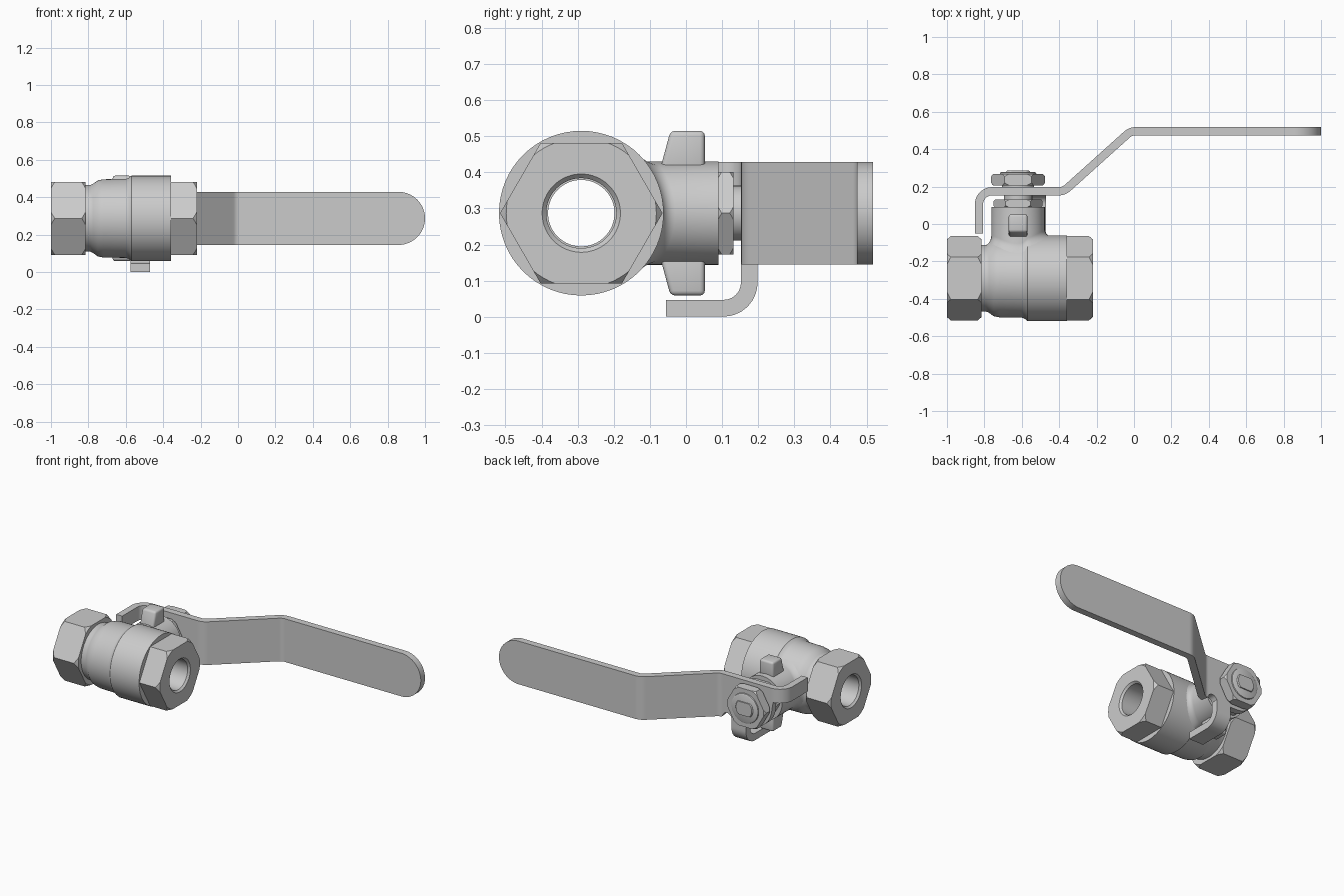
import bpy, bmesh
from math import sin, cos, pi, sqrt, radians
from mathutils import Vector

cube = bpy.data.objects.get("Cube")
if cube:
    bpy.data.objects.remove(cube)

steel = bpy.data.materials.new("brushed steel grey")
steel.use_nodes = True
steel.diffuse_color = (0.6, 0.6, 0.6, 1)
steel.node_tree.nodes["Principled BSDF"].inputs["Base Color"].default_value = (0.6, 0.6, 0.6, 1)

AX_Y, AX_Z = -0.29, 0.287     # pipe axis runs along x
STEM_X = -0.62                # stem axis runs along y


def finish(name, bm, smooth=30):
    bmesh.ops.recalc_face_normals(bm, faces=bm.faces)
    mesh = bpy.data.meshes.new(name)
    bm.to_mesh(mesh)
    bm.free()
    mesh.materials.append(steel)
    obj = bpy.data.objects.new(name, mesh)
    bpy.context.collection.objects.link(obj)
    shade(mesh, smooth)
    return obj


def shade(mesh, angle=30):
    mesh.shade_smooth()
    mesh.set_sharp_from_angle(angle=radians(angle))


def bake(obj):
    """Apply the modifiers of an object."""
    graph = bpy.context.evaluated_depsgraph_get()
    obj.data = bpy.data.meshes.new_from_object(obj.evaluated_get(graph))
    obj.modifiers.clear()
    shade(obj.data)


def boolean(obj, cutter, operation):
    mod = obj.modifiers.new("cut", "BOOLEAN")
    mod.operation, mod.object, mod.solver = operation, cutter, "EXACT"
    bake(obj)


def lathe(name, profile, axis="X", sides=64):
    """Turn (position, radius) pairs around the pipe axis or the stem axis."""
    bm = bmesh.new()
    rings = []
    for t, r in profile:
        ring = []
        for i in range(sides):
            u, w = r * cos(2 * pi * i / sides), r * sin(2 * pi * i / sides)
            co = (t, AX_Y + u, AX_Z + w) if axis == "X" else (STEM_X + u, t, AX_Z + w)
            ring.append(bm.verts.new(co))
        rings.append(ring)
    bridge(bm, rings)
    bm.faces.new(rings[0])
    bm.faces.new(rings[-1])
    return finish(name, bm)


def bridge(bm, rings):
    for a, b in zip(rings, rings[1:]):
        for i in range(len(a)):
            j = (i + 1) % len(a)
            bm.faces.new((a[i], a[j], b[j], b[i]))


def hexagon(name, start, end, r, axis, cut, both=True):
    """Hexagonal prism with turned chamfers on its corners."""
    obj = lathe(name, [(start, r), (end, r)], axis, 6)
    big, low = r * 1.02, r * 0.92
    first = [(start - 0.001, low), (start + cut, big)] if both else [(start - 0.01, big)]
    barrel = lathe("chamfer_cutter", first + [(end - cut, big), (end + 0.001, low)], axis, 72)
    boolean(obj, barrel, "INTERSECT")
    bpy.data.objects.remove(barrel)
    return obj


# Valve body with its two hexagonal ends, all bored through
body_profile = [(-0.83, 0.178), (-0.79, 0.178), (-0.775, 0.185), (-0.75, 0.203), (-0.72, 0.209),
                (-0.6, 0.211), (-0.585, 0.216), (-0.57, 0.228), (-0.358, 0.228)]
body = lathe("valve_body", body_profile)
left_hex = hexagon("inlet_hex", -1, -0.815, 0.225, "X", 0.026)
right_hex = hexagon("outlet_hex", -0.36, -0.22, 0.225, "X", 0.026, both=False)
bore = lathe("bore_cutter", [(-1.01, 0.118), (-0.988, 0.097), (-0.8, 0.097), (-0.8, 0.092),
                             (-0.42, 0.092), (-0.42, 0.097), (-0.232, 0.097), (-0.21, 0.118)])
for part in (body, left_hex, right_hex):
    boolean(part, bore, "DIFFERENCE")
bpy.data.objects.remove(bore)


# Stem housing, blended into the body with a fillet
def body_radius(x):
    for (xa, ra), (xb, rb) in zip(body_profile, body_profile[1:]):
        if xa <= x <= xb:
            return ra + (rb - ra) * (x - xa) / (xb - xa)
    return 0.18


bm = bmesh.new()
rings, tower_r, fillet, sides = [], 0.143, 0.035, 64
for k in range(8):
    a = k / 7 * pi / 2
    r, ring = tower_r + fillet * (1 - sin(a)), []
    for i in range(sides):
        x, z = STEM_X + r * cos(2 * pi * i / sides), r * sin(2 * pi * i / sides)
        y = AX_Y + sqrt(max((body_radius(x) - 0.003) ** 2 - z * z, 0)) + fillet * (1 - cos(a))
        ring.append(bm.verts.new((x, y, AX_Z + z)))
    rings.append(ring)
rings.append([bm.verts.new((v.co.x, 0.09, v.co.z)) for v in rings[-1]])
bridge(bm, rings)
bm.faces.new(rings[-1])
finish("stem_housing", bm)

# Stop lugs above and below the housing
for name, side in (("upper_stop_lug", 1), ("lower_stop_lug", -1)):
    bm = bmesh.new()
    bmesh.ops.create_cube(bm, size=1)
    for v in bm.verts:
        outer = v.co.z > 0
        y = 0.052 if v.co.y > 0 else (-0.043 if outer else -0.075)
        v.co = (STEM_X + v.co.x * 0.1, y, AX_Z + side * (0.228 if outer else 0.11))
    bmesh.ops.recalc_face_normals(bm, faces=bm.faces)
    bmesh.ops.bevel(bm, geom=bm.edges[:], offset=0.013, segments=3, affect="EDGES", profile=0.5)
    finish(name, bm, 40)

# Gland nut, stem, handle nut and washers along the stem axis
hexagon("gland_nut", 0.088, 0.132, 0.132, "Y", 0.014)
lathe("stem", [(0.12, 0.076), (0.16, 0.076)], "Y", 48)
lathe("washer", [(0.19, 0.085), (0.21, 0.085)], "Y", 48)
hexagon("handle_nut", 0.206, 0.268, 0.144, "Y", 0.018)
lathe("nut_collar", [(0.26, 0.1), (0.274, 0.096), (0.278, 0.088)], "Y", 48)
tip = lathe("stem_tip", [(0.2, 0.063), (0.279, 0.063), (0.285, 0.058)], "Y", 48)
for v in tip.data.vertices:
    v.co.z = max(AX_Z - 0.043, min(AX_Z + 0.043, v.co.z))


# Bent sheet metal handle
def rounded(corners, radius, step=0.012):
    """Polyline with arcs at its inner corners, sampled finely."""
    pts = [Vector((u, v, 0)) for u, v in corners]
    out = [pts[0]]
    for prev, p, nxt in zip(pts, pts[1:], pts[2:]):
        d1, d2 = (prev - p).normalized(), (nxt - p).normalized()
        half = d1.angle(d2) / 2
        centre = p + (d1 + d2).normalized() * (radius / sin(half))
        reach = radius / sin(half) * cos(half)
        a, b = p + d1 * reach - centre, p + d2 * reach - centre
        out += [centre + a.lerp(b, k / 8).normalized() * radius for k in range(9)]
    out.append(pts[-1])
    dense = [out[0]]
    for a, b in zip(out, out[1:]):
        n = max(1, int((b - a).length / step))
        dense += [a.lerp(b, k / n) for k in range(1, n + 1)]
    return dense


def ribbon(name, pairs, thickness=0.044):
    bm = bmesh.new()
    rows = [[bm.verts.new(c) for c in pair] for pair in pairs]
    for (a, b), (c, d) in zip(rows, rows[1:]):
        bm.faces.new((a, b, d, c))
    obj = finish(name, bm)
    mod = obj.modifiers.new("sheet", "SOLIDIFY")
    mod.thickness, mod.offset, mod.use_even_offset = thickness, 0, True
    bake(obj)
    return obj


HALF, GRIP = 0.142, 0.857


def lower_edge(x):
    if x < STEM_X - HALF:                        # side tab
        return AX_Z + 0.05
    if x < STEM_X:                               # round plate under the nut
        return min(AX_Z + 0.05, AX_Z - sqrt(HALF ** 2 - (x - STEM_X) ** 2))
    notch = 0.035 ** 2 - (x + 0.436) ** 2        # relief beside the bent tab
    return AX_Z - HALF + sqrt(max(notch, 0))


path = rounded([(-0.829, -0.052), (-0.829, 0.175), (-0.375, 0.175), (-0.018, 0.496), (GRIP, 0.496)], 0.07)
pairs = [((p.x, p.y, lower_edge(p.x)), (p.x, p.y, AX_Z + HALF)) for p in path]
for k in range(1, 17):
    a = k / 16 * pi / 2
    x, h = GRIP + 0.143 * sin(a), max(HALF * cos(a), 0.004)
    pairs.append(((x, 0.496, AX_Z - h), (x, 0.496, AX_Z + h)))
ribbon("handle", pairs)

path = rounded([(0.175, 0.25), (0.175, 0.024), (-0.055, 0.024)], 0.07)
ribbon("handle_stop_tab", [((-0.575, p.x, p.y), (-0.47, p.x, p.y)) for p in path], 0.046)
